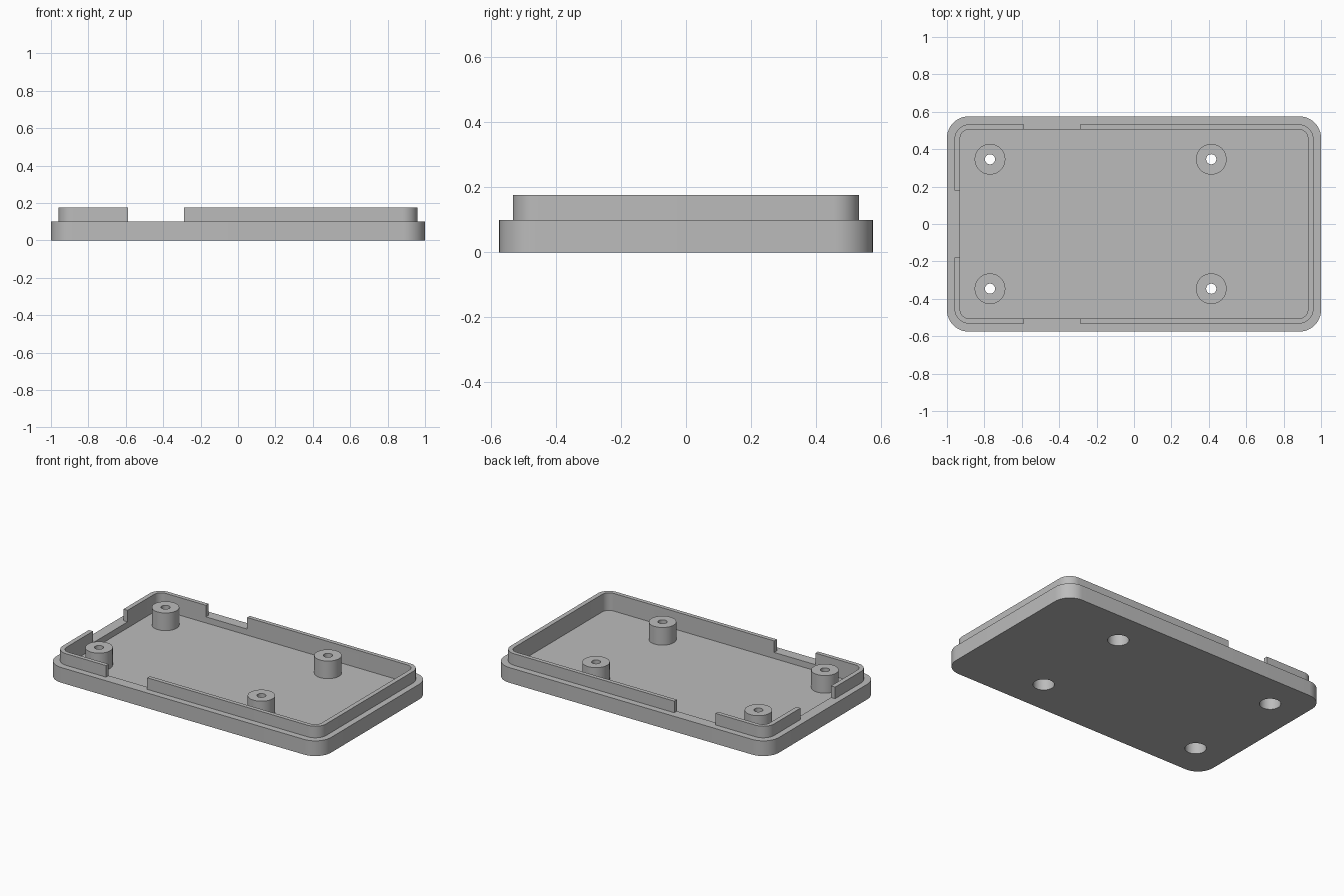
import bpy, bmesh
from math import cos, sin, pi, radians

if "Cube" in bpy.data.objects:
    bpy.data.objects.remove(bpy.data.objects["Cube"], do_unlink=True)

grey = bpy.data.materials.new("plain grey")
grey.use_nodes = True
COLOUR = (0.5, 0.5, 0.5, 1)
grey.diffuse_color = COLOUR
grey.node_tree.nodes["Principled BSDF"].inputs["Base Color"].default_value = COLOUR

FLOOR, LEDGE, TOP = 0.06, 0.1, 0.176
BORE, BORE_DEPTH = 0.064, 0.1


def rounded_rect(hx, hy, r, z, steps=12):
    """Outline of a rounded rectangle, counter-clockwise."""
    pts = []
    for k, (sx, sy) in enumerate([(1, 1), (-1, 1), (-1, -1), (1, -1)]):
        for i in range(steps + 1):
            a = (k + i / steps) * pi / 2
            pts.append((sx * (hx - r) + r * cos(a), sy * (hy - r) + r * sin(a), z))
    return pts


def circle(r, z, n=48):
    return [(r * cos(2 * pi * i / n), r * sin(2 * pi * i / n), z) for i in range(n)]


def loft(name, outlines, closed=False):
    """Join matching outlines with quads; cap the ends or close the loop."""
    bm = bmesh.new()
    rings = [[bm.verts.new(p) for p in o] for o in outlines]
    pairs = list(zip(rings, rings[1:]))
    if closed:
        pairs.append((rings[-1], rings[0]))
    else:
        bm.faces.new(rings[0])
        bm.faces.new(rings[-1])
    for a, b in pairs:
        for i in range(len(a)):
            j = (i + 1) % len(a)
            bm.faces.new((a[i], a[j], b[j], b[i]))
    bmesh.ops.recalc_face_normals(bm, faces=bm.faces)
    mesh = bpy.data.meshes.new(name)
    bm.to_mesh(mesh)
    bm.free()
    mesh.materials.append(grey)
    obj = bpy.data.objects.new(name, mesh)
    bpy.context.collection.objects.link(obj)
    return obj


def select(obj):
    bpy.ops.object.select_all(action='DESELECT')
    obj.select_set(True)
    bpy.context.view_layer.objects.active = obj


def cut(target, cutter):
    """Subtract the cutter and discard it."""
    cutter.hide_render = True
    mod = target.modifiers.new("cut", 'BOOLEAN')
    mod.operation, mod.solver, mod.object = 'DIFFERENCE', 'EXACT', cutter
    select(target)
    bpy.ops.object.modifier_apply(modifier=mod.name)
    bpy.data.objects.remove(cutter, do_unlink=True)


def box(name, x0, x1, y0, y1, z0, z1):
    return loft(name, [[(x0, y0, z), (x1, y0, z), (x1, y1, z), (x0, y1, z)] for z in (z0, z1)])


# Tray: thick base, stepped-in lip and hollow inside
tray = loft("tray", [
    rounded_rect(1, 0.575, 0.115, 0),
    rounded_rect(1, 0.575, 0.115, LEDGE),
    rounded_rect(0.96, 0.533, 0.08, LEDGE),
    rounded_rect(0.96, 0.533, 0.08, TOP),
    rounded_rect(0.93, 0.506, 0.05, TOP),
    rounded_rect(0.93, 0.506, 0.05, FLOOR),
])

# Openings in the lip: front and back together, then the end
cut(tray, box("side_opening", -0.588, -0.288, -0.56, 0.56, LEDGE, 0.3))
cut(tray, box("end_opening", -0.98, -0.88, -0.18, 0.18, LEDGE, 0.3))

# Screw posts with a narrow hole on top and a wide bore from below
posts = []
for x, end in ((-0.77, "right"), (0.413, "left")):
    for y, side in ((-0.346, "front"), (0.346, "back")):
        bore = loft("bore", [circle(BORE, -0.1), circle(BORE, BORE_DEPTH)])
        bore.location = (x, y, 0)
        cut(tray, bore)
        post = loft(f"screw_post_{side}_{end}", [
            circle(0.082, FLOOR), circle(0.082, TOP),
            circle(0.027, TOP), circle(0.027, BORE_DEPTH),
            circle(BORE, BORE_DEPTH), circle(BORE, FLOOR),
        ], closed=True)
        post.location = (x, y, 0)
        posts.append(post)

for obj in [tray] + posts:
    select(obj)
    bpy.ops.object.shade_smooth_by_angle(angle=radians(30))
